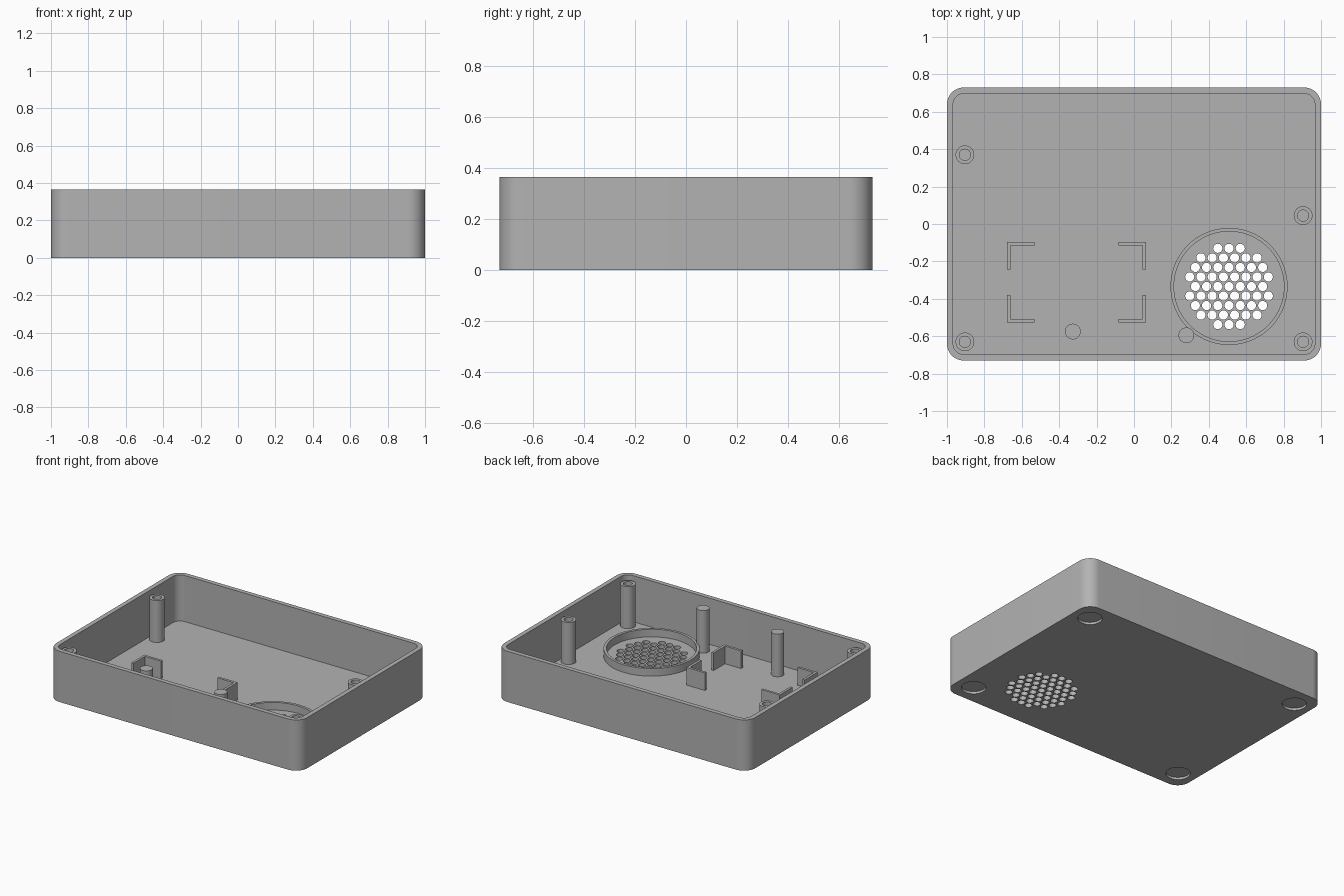
import bpy
import bmesh
from math import cos, sin, pi, hypot

W, D, H = 2.0, 1.46, 0.365
WALL, FLOOR, RECESS = 0.033, 0.033, 0.017
POST_TOP, EMBED = 0.335, 0.025

cube = bpy.data.objects.get("Cube")
if cube:
    bpy.data.objects.remove(cube, do_unlink=True)

grey = bpy.data.materials.new("plain_grey")
grey.use_nodes = True
COLOUR = (0.45, 0.45, 0.45, 1)
grey.diffuse_color = COLOUR
grey.node_tree.nodes["Principled BSDF"].inputs["Base Color"].default_value = COLOUR


def circle(x, y, r, n=32):
    return [(x + r * cos(2 * pi * i / n), y + r * sin(2 * pi * i / n)) for i in range(n)]


def rounded_rect(w, d, r, seg=12):
    pts = []
    for k, (sx, sy) in enumerate([(1, 1), (-1, 1), (-1, -1), (1, -1)]):
        for i in range(seg + 1):
            a = pi / 2 * (k + i / seg)
            pts.append((sx * (w / 2 - r) + r * cos(a), sy * (d / 2 - r) + r * sin(a)))
    return pts


def add_prism(bm, outline, z0, z1):
    low = [bm.verts.new((x, y, z0)) for x, y in outline]
    high = [bm.verts.new((x, y, z1)) for x, y in outline]
    bm.faces.new(low[::-1])
    bm.faces.new(high)
    for i in range(len(low)):
        j = (i + 1) % len(low)
        bm.faces.new((low[i], low[j], high[j], high[i]))


def add_tube(bm, x, y, outer, inner, z0, z1, n=48):
    # Closed cross-section of four corners swept round the axis
    loops = [[bm.verts.new((px, py, z)) for px, py in circle(x, y, r, n)]
             for r, z in ((outer, z0), (outer, z1), (inner, z1), (inner, z0))]
    for a, b in zip(loops, loops[1:] + loops[:1]):
        for i in range(n):
            j = (i + 1) % n
            bm.faces.new((a[i], a[j], b[j], b[i]))


def make(name, bm):
    bmesh.ops.recalc_face_normals(bm, faces=bm.faces)
    mesh = bpy.data.meshes.new(name)
    bm.to_mesh(mesh)
    bm.free()
    mesh.materials.append(grey)
    obj = bpy.data.objects.new(name, mesh)
    bpy.context.collection.objects.link(obj)
    return obj


def activate(obj):
    bpy.ops.object.select_all(action='DESELECT')
    obj.select_set(True)
    bpy.context.view_layer.objects.active = obj


def smooth(obj):
    activate(obj)
    bpy.ops.object.shade_smooth_by_angle(angle=pi / 6)


def cut(obj, cutter):
    cutter.hide_render = True
    mod = obj.modifiers.new("cut", 'BOOLEAN')
    mod.operation = 'DIFFERENCE'
    mod.solver = 'EXACT'
    mod.object = cutter
    activate(obj)
    bpy.ops.object.modifier_apply(modifier=mod.name)
    bpy.data.objects.remove(cutter, do_unlink=True)


# Tray: rounded box hollowed from above
bm = bmesh.new()
add_prism(bm, rounded_rect(W, D, 0.09), 0, H)
tray = make("tray", bm)

bm = bmesh.new()
add_prism(bm, rounded_rect(W - 2 * WALL, D - 2 * WALL, 0.09 - WALL), FLOOR, H + 0.1)
cut(tray, make("cavity_cutter", bm))

# Speaker vent holes in a staggered pattern, and foot recesses underneath
SX, SY = 0.508, -0.334
bm = bmesh.new()
for row in range(-4, 5):
    for col in range(-5, 6):
        dx, dy = (col + 0.5 * (row % 2)) * 0.06, row * 0.051
        if hypot(dx, dy) < 0.225:
            add_prism(bm, circle(SX + dx, SY + dy, 0.0245, 20), -0.1, 0.1)
for sx in (-1, 1):
    for sy in (-1, 1):
        add_prism(bm, circle(sx * 0.87, sy * 0.59, 0.08, 40), -0.1, RECESS)
cut(tray, make("floor_cutter", bm))
smooth(tray)

# Speaker ring
bm = bmesh.new()
add_tube(bm, SX, SY, 0.313, 0.294, EMBED, 0.088, 72)
smooth(make("speaker_ring", bm))

# Hollow screw posts
for i, (x, y) in enumerate([(-0.904, 0.37), (0.904, 0.045), (-0.904, -0.63), (0.904, -0.63)]):
    bm = bmesh.new()
    add_tube(bm, x, y, 0.05, 0.03, EMBED, POST_TOP, 32)
    smooth(make(f"screw_post_{i + 1}", bm))

# Solid support pins
for i, (x, y) in enumerate([(-0.327, -0.575), (0.28, -0.595)]):
    bm = bmesh.new()
    add_prism(bm, circle(x, y, 0.042), EMBED, POST_TOP + 0.005)
    smooth(make(f"support_pin_{i + 1}", bm))

# L-shaped corner brackets, each arm pointing to the middle of the bay
ARM, T = 0.147, 0.018
for x, sx, side in ((-0.679, 1, "right"), (0.064, -1, "left")):
    for y, sy, end in ((-0.527, 1, "front"), (-0.096, -1, "back")):
        profile = [(0, 0), (ARM, 0), (ARM, T), (T, T), (T, ARM), (0, ARM)]
        bm = bmesh.new()
        add_prism(bm, [(x + sx * u, y + sy * v) for u, v in profile], EMBED, 0.16)
        make(f"bracket_{end}_{side}", bm)
